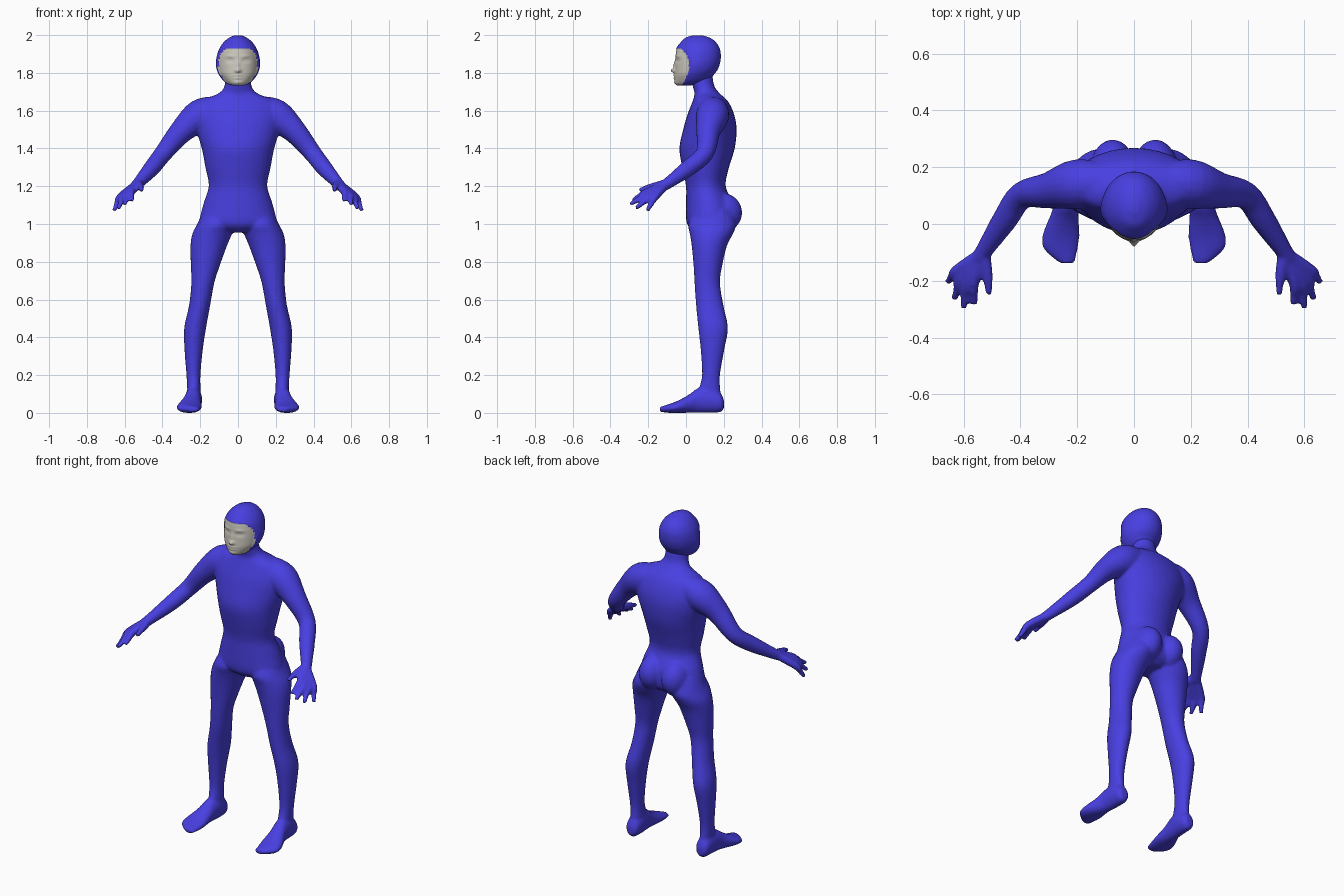
import bpy, bmesh, math
from mathutils import Vector, Matrix


def material(name, rgb):
    m = bpy.data.materials.new(name)
    m.diffuse_color = (*rgb, 1)
    return m


SUIT = material("suit blue", (0.065, 0.05, 0.75))
SKIN = material("face pale grey", (0.60, 0.58, 0.51))


def spline(rows, sub):
    """Catmull-Rom resampling of section rows."""
    out = []
    for i in range(len(rows) - 1):
        a, b, c, d = (rows[max(0, min(len(rows) - 1, i + k))] for k in (-1, 0, 1, 2))
        for s in range(sub):
            t = s / sub
            out.append([0.5 * (2 * q + (r - p) * t + (2 * p - 5 * q + 4 * r - w) * t * t
                               + (3 * q - p - 3 * r + w) * t ** 3)
                        for p, q, r, w in zip(a, b, c, d)])
    return out + [list(rows[-1])]


def ellipse(c, u, v, n):
    return [c + u * math.cos(2 * math.pi * k / n) + v * math.sin(2 * math.pi * k / n)
            for k in range(n)]


def skin(bm, rings):
    """Closed tube through a list of point rings."""
    vs = [[bm.verts.new(p) for p in r] for r in rings]
    n = len(rings[0])
    for a, b in zip(vs, vs[1:]):
        for k in range(n):
            bm.faces.new((a[k], a[(k + 1) % n], b[(k + 1) % n], b[k]))
    bm.faces.new(vs[0][::-1])
    bm.faces.new(vs[-1])


def loft_z(bm, rows, side=1, sub=4, n=24):
    """rows: z, centre x, half width, front y, back y"""
    skin(bm, [ellipse(Vector((side * x, (f + b) / 2, z)), Vector((r, 0, 0)),
                      Vector((0, (b - f) / 2, 0)), n)
              for z, x, r, f, b in spline(rows, sub)])


def loft_y(bm, rows, side=1, sub=3, n=20):
    """rows: y, centre x, half width, bottom z, top z"""
    skin(bm, [ellipse(Vector((side * x, y, (lo + hi) / 2)), Vector((r, 0, 0)),
                      Vector((0, 0, (hi - lo) / 2)), n)
              for y, x, r, lo, hi in spline(rows, sub)])


def limb(bm, rows, side=1, sub=4, n=16):
    """rows: x, y, z, radius along a path"""
    pts = spline(rows, sub)
    pos = [Vector((side * p[0], p[1], p[2])) for p in pts]
    rings = []
    for i, p in enumerate(pos):
        t = (pos[min(i + 1, len(pos) - 1)] - pos[max(i - 1, 0)]).normalized()
        u = t.cross(Vector((0, 1, 0.3))).normalized()
        rings.append(ellipse(p, u * pts[i][3], t.cross(u) * pts[i][3], n))
    skin(bm, rings)


def finish(bm, name, mats):
    bmesh.ops.recalc_face_normals(bm, faces=bm.faces)
    for f in bm.faces:
        f.smooth = True
    me = bpy.data.meshes.new(name)
    bm.to_mesh(me)
    bm.free()
    for m in mats:
        me.materials.append(m)
    ob = bpy.data.objects.new(name, me)
    bpy.context.collection.objects.link(ob)
    return ob


# ---- suited body: torso, legs, feet, arms, hands fused into one skin
body = bmesh.new()
loft_z(body, [
    (0.955, 0, 0.07, 0.05, 0.20), (1.00, 0, 0.195, 0.005, 0.25), (1.10, 0, 0.185, 0.0, 0.25),
    (1.20, 0, 0.155, 0.0, 0.21), (1.30, 0, 0.173, -0.02, 0.228), (1.40, 0, 0.192, -0.035, 0.258),
    (1.50, 0, 0.222, -0.015, 0.268), (1.58, 0, 0.235, 0.008, 0.255), (1.65, 0, 0.20, 0.035, 0.222),
    (1.69, 0, 0.105, 0.045, 0.18), (1.73, 0, 0.072, 0.035, 0.15), (1.79, 0, 0.066, 0.02, 0.14)], n=32)

LEG = [(1.08, 0.10, 0.08, 0.05, 0.24), (1.00, 0.118, 0.098, 0.012, 0.265),
       (0.95, 0.136, 0.105, 0.02, 0.25), (0.885, 0.155, 0.097, 0.03, 0.217),
       (0.78, 0.173, 0.077, 0.04, 0.192), (0.69, 0.186, 0.061, 0.045, 0.18),
       (0.57, 0.203, 0.056, 0.053, 0.198), (0.45, 0.227, 0.058, 0.065, 0.222),
       (0.33, 0.235, 0.048, 0.078, 0.202), (0.20, 0.236, 0.037, 0.085, 0.18),
       (0.12, 0.234, 0.035, 0.07, 0.182), (0.04, 0.235, 0.034, 0.09, 0.188)]
FOOT = [(0.2, 0.235, 0.022, 0.02, 0.07), (0.18, 0.235, 0.04, 0.003, 0.11),
        (0.12, 0.235, 0.045, 0.0, 0.14), (0.06, 0.24, 0.045, 0.0, 0.13),
        (0.02, 0.247, 0.052, 0.0, 0.10), (-0.04, 0.257, 0.066, 0.0, 0.066),
        (-0.09, 0.258, 0.06, 0.0, 0.047), (-0.138, 0.235, 0.026, 0.006, 0.032)]
ARM = [(0.10, 0.145, 1.61, 0.07), (0.20, 0.14, 1.573, 0.088), (0.30, 0.118, 1.49, 0.064),
       (0.395, 0.10, 1.375, 0.048), (0.455, 0.015, 1.298, 0.044), (0.525, -0.09, 1.22, 0.031),
       (0.545, -0.12, 1.20, 0.028)]
# knuckle position then tip position for each finger
FINGERS = [((0.565, -0.21, 1.168), (0.562, -0.283, 1.125)),
           ((0.59, -0.207, 1.155), (0.60, -0.296, 1.105)),
           ((0.61, -0.19, 1.145), (0.632, -0.265, 1.083)),
           ((0.625, -0.165, 1.142), (0.656, -0.205, 1.07))]
for s in (-1, 1):
    loft_z(body, LEG, s)
    loft_y(body, FOOT, s)
    limb(body, ARM, s, n=20)
    # buttock
    bmesh.ops.create_uvsphere(body, u_segments=20, v_segments=12, radius=1,
                              matrix=Matrix.Translation((s * 0.075, 0.19, 1.06))
                              @ Matrix.Diagonal((0.08, 0.108, 0.105, 1)))
    # palm bones continuing into fingers
    for k, t in FINGERS:
        mid = [(a + b) / 2 for a, b in zip(k, t)]
        limb(body, [(0.535, -0.105, 1.21, 0.024), (*k, 0.021), (*mid, 0.0155), (*t, 0.0115)], s, 3, 10)
    # thumb
    limb(body, [(0.53, -0.105, 1.215, 0.024), (0.518, -0.165, 1.20, 0.021),
                (0.513, -0.21, 1.19, 0.016), (0.511, -0.247, 1.178, 0.0115)], s, 3, 10)

ob = finish(body, "suited_body", [SUIT])
m = ob.modifiers.new("fuse", 'REMESH')
m.mode = 'VOXEL'
m.voxel_size = 0.008
m.use_smooth_shade = True
m = ob.modifiers.new("soften", 'SMOOTH')
m.factor = 0.5
m.iterations = 4
m = ob.modifiers.new("thin", 'DECIMATE')
m.ratio = 0.3

# ---- head with hood and sculpted face
head = bmesh.new()
loft_z(head, [
    (1.732, 0, 0.025, -0.045, 0.02), (1.742, 0, 0.052, -0.055, 0.07), (1.76, 0, 0.075, -0.059, 0.12),
    (1.79, 0, 0.096, -0.06, 0.143), (1.82, 0, 0.105, -0.058, 0.165), (1.86, 0, 0.108, -0.056, 0.178),
    (1.90, 0, 0.104, -0.054, 0.18), (1.93, 0, 0.094, -0.048, 0.174), (1.96, 0, 0.074, -0.026, 0.156),
    (1.985, 0, 0.045, 0.0, 0.125), (1.999, 0, 0.014, 0.04, 0.08)], sub=6, n=80)


def is_face(p):
    k = 7 if p.z > 1.85 else 3
    return p.z < 1.928 and p.y < 0.018 - k * (p.z - 1.85) ** 2


# bumps: x, z, spread x, spread z, height
BUMPS = [(0, 1.812, 0.014, 0.012, 0.021), (0, 1.842, 0.009, 0.022, 0.009),
         (0.042, 1.866, 0.018, 0.010, -0.009), (0.044, 1.866, 0.010, 0.005, 0.006),
         (0.042, 1.888, 0.022, 0.007, 0.004), (0, 1.787, 0.022, 0.005, 0.008),
         (0, 1.772, 0.019, 0.005, 0.007), (0, 1.750, 0.02, 0.010, 0.005)]
for f in head.faces:
    f.material_index = 1 if is_face(f.calc_center_median()) else 0
for v in head.verts:
    p = v.co.copy()
    if is_face(p):
        for x, z, sx, sz, h in BUMPS:
            v.co.y -= h * math.exp(-((abs(p.x) - x) / sx) ** 2 - ((p.z - z) / sz) ** 2)
    else:
        # hood thickness plus a swell over each ear
        ear = 0.006 * math.exp(-((p.y - 0.05) / 0.04) ** 2 - ((p.z - 1.845) / 0.045) ** 2)
        d = Vector((p.x, p.y - 0.06, 0))
        if d.length > 1e-4:
            v.co += d.normalized() * (0.004 + ear)
finish(head, "hooded_head", [SUIT, SKIN])
